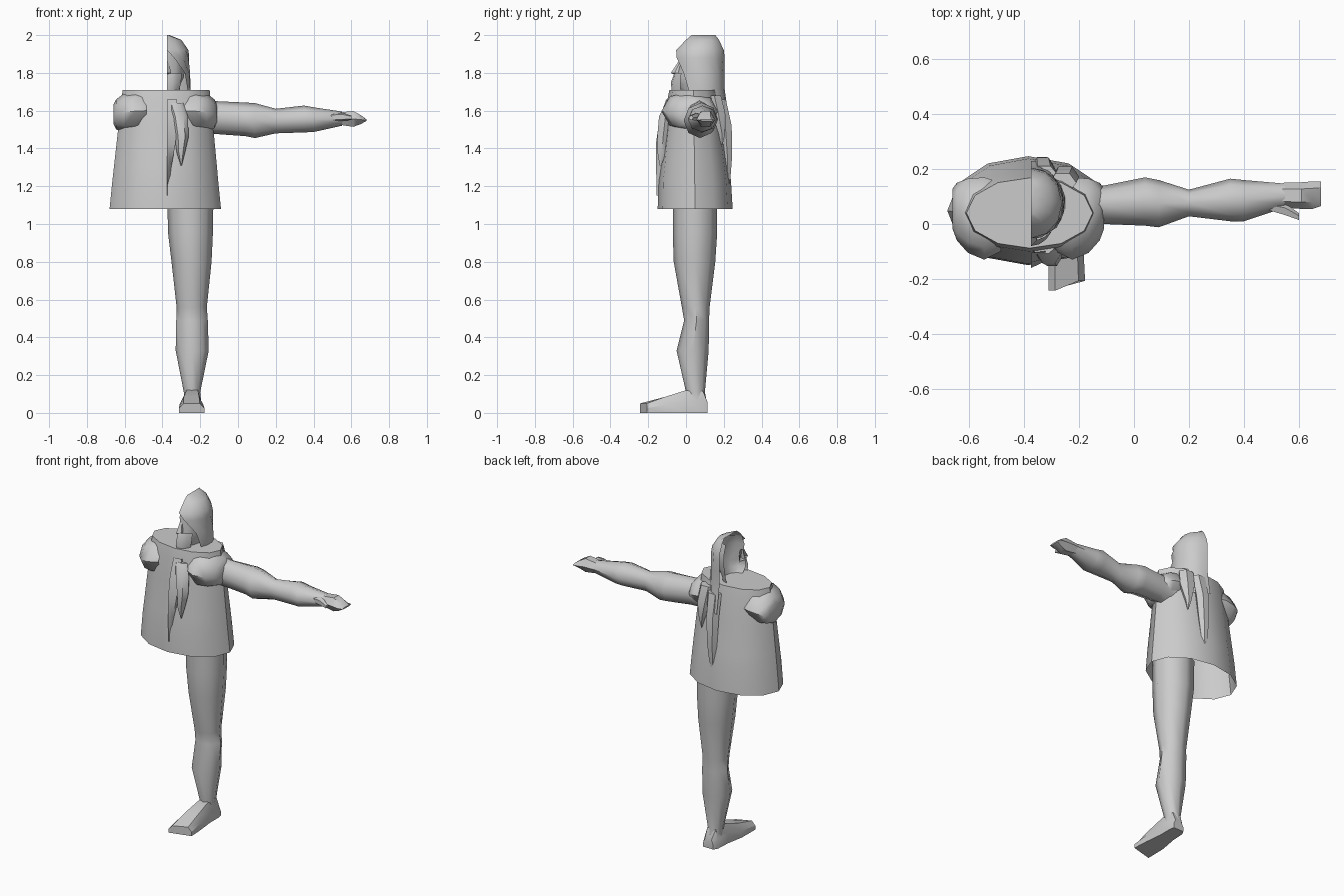
import bpy, bmesh
from math import sin, cos, radians, pi

MID = -0.375      # plane where the half figure is cut


def loft(name, rings, closed=True, cap_start=False, cap_end=False, angle=50):
    """Skin a list of equally sized point rings."""
    bm = bmesh.new()
    vs = [[bm.verts.new(p) for p in r] for r in rings]
    n = len(rings[0])
    for a, b in zip(vs, vs[1:]):
        for i in range(n if closed else n - 1):
            j = (i + 1) % n
            bm.faces.new((a[i], a[j], b[j], b[i]))
    if cap_start:
        bm.faces.new(vs[0])
    if cap_end:
        bm.faces.new(vs[-1])
    bmesh.ops.remove_doubles(bm, verts=bm.verts, dist=0.0005)
    bmesh.ops.recalc_face_normals(bm, faces=bm.faces)
    me = bpy.data.meshes.new(name)
    bm.to_mesh(me)
    bm.free()
    ob = bpy.data.objects.new(name, me)
    bpy.context.collection.objects.link(ob)
    bpy.ops.object.select_all(action='DESELECT')
    ob.select_set(True)
    bpy.context.view_layer.objects.active = ob
    bpy.ops.object.shade_smooth_by_angle(angle=radians(angle))
    return ob


def oval(lo_u, hi_u, lo_v, hi_v, n):
    """Oval outline touching the given extents."""
    return [((lo_u + hi_u) / 2 + (hi_u - lo_u) / 2 * cos(2 * pi * i / n),
             (lo_v + hi_v) / 2 + (hi_v - lo_v) / 2 * sin(2 * pi * i / n)) for i in range(n)]


def ring_z(z, x0, x1, y0, y1, n=8):
    return [(u, v, z) for u, v in oval(x0, x1, y0, y1, n)]


def ring_x(x, y0, y1, z0, z1, n=8):
    return [(x, u, v) for u, v in oval(y0, y1, z0, z1, n)]


def half_ring(z, rx, yf, yb, a0=-90, a1=90, n=7):
    """Half outline on the +x side of the cut plane, front to back."""
    out = []
    for i in range(n):
        a = radians(a0 + (a1 - a0) * i / (n - 1))
        out.append((MID + rx * cos(a), (yf + yb) / 2 + (yb - yf) / 2 * sin(a), z))
    return out


# Tunic: open at the hem, closed at the collar
loft("tunic", [ring_z(*r, n=12) for r in [
    (1.08, -.68, -.09, -.15, .247), (1.23, -.665, -.105, -.146, .238),
    (1.32, -.655, -.113, -.135, .225), (1.50, -.635, -.13, -.115, .20),
    (1.65, -.62, -.145, -.10, .18), (1.71, -.61, -.15, -.088, .168)]], cap_end=True, angle=40)

# Sleeve caps on both shoulders
for name, s in (("left_sleeve", 1), ("right_sleeve", -1)):
    loft(name, [ring_x(-.385 - s * d, *r) for d, r in [
        (.10, (-.10, .15, 1.50, 1.70)), (.16, (-.13, .17, 1.49, 1.705)),
        (.22, (-.105, .165, 1.49, 1.69)), (.26, (-.06, .15, 1.50, 1.66)),
        (.275, (-.02, .13, 1.53, 1.63))]], cap_end=True)

# Arm and hand
loft("arm", [ring_x(*r) for r in [
    (-.20, 0, .15, 1.48, 1.67), (-.11, 0, .14, 1.476, 1.65), (.04, -.006, .17, 1.465, 1.643),
    (.09, -.012, .16, 1.455, 1.64), (.20, .028, .125, 1.48, 1.61), (.35, .01, .165, 1.485, 1.627),
    (.40, .01, .16, 1.487, 1.618), (.55, .06, .147, 1.52, 1.595)]], cap_start=True)
loft("hand", [ring_x(*r, n=6) for r in [
    (.54, .06, .15, 1.52, 1.595), (.61, .055, .152, 1.508, 1.605),
    (.65, .055, .155, 1.525, 1.58), (.68, .065, .155, 1.545, 1.555)]],
    cap_start=True, cap_end=True, angle=30)
loft("thumb", [ring_x(*r, n=5) for r in [
    (.48, .05, .085, 1.54, 1.585), (.55, .028, .075, 1.545, 1.59),
    (.60, .012, .04, 1.55, 1.575)]], cap_start=True, cap_end=True, angle=30)

# Leg
loft("leg", [ring_z(*r) for r in [
    (1.14, -.375, -.13, -.07, .165), (.95, -.37, -.133, -.07, .165),
    (.80, -.352, -.14, -.065, .155), (.56, -.325, -.165, -.022, .125),
    (.49, -.327, -.16, -.01, .122), (.33, -.33, -.155, -.05, .12),
    (.11, -.287, -.2, .0, .10), (.06, -.285, -.195, .0, .11)]])


# Foot: sections along y
def foot_ring(y, x0, x1, h, skew=0):
    m = (x1 - x0) * .18
    return [(x0, y + skew, 0), (x1, y - skew, 0), (x1, y - skew, h * .5),
            (x1 - m, y - skew, h), (x0 + m, y + skew, h), (x0, y + skew, h * .5)]


loft("foot", [foot_ring(*r) for r in [
    (.115, -.27, -.2, .055), (.09, -.285, -.195, .115), (.0, -.29, -.195, .12),
    (-.11, -.31, -.183, .085), (-.225, -.312, -.178, .05, -.018)]],
    cap_start=True, cap_end=True, angle=35)

# Half face and neck, open at the cut plane
loft("face", [half_ring(*r) for r in [
    (1.95, .07, -.02, .14), (1.89, .09, -.045, .16), (1.84, .092, -.035, .16),
    (1.78, .09, -.055, .15), (1.74, .07, -.055, .14), (1.70, .065, -.02, .13)]], closed=False)
loft("nose", [half_ring(z, w, y, .0, n=4) for z, w, y in [
    (1.86, .008, -.04), (1.80, .025, -.08), (1.785, .01, -.05)]], closed=False, angle=20)

# Hair hood with a face opening, flowing down the back
loft("hair", [half_ring(*r) for r in [
    (2.0, .012, .03, .155), (1.975, .075, .0, .175), (1.92, .113, -.052, .20),
    (1.88, .118, -.056, .205, -72), (1.80, .122, -.06, .205, -40), (1.71, .125, -.05, .205, -30),
    (1.64, .12, -.03, .215, 0), (1.55, .11, -.02, .23, 30)]],
    closed=False, cap_start=True)
loft("side_whiskers", [half_ring(*r, n=4) for r in [
    (1.80, .10, -.06, .14, -90, -40), (1.75, .085, -.08, .12, -90, -30),
    (1.69, .07, -.075, .12, -90, -30)]], closed=False)


# Tapered locks: each section is (z, x0, x1, y0, y1)
def lock(name, sections):
    loft(name, [ring_z(*s, n=6) for s in sections], cap_start=True, cap_end=True)


lock("back_lock", [(1.66, -.375, -.28, .15, .215), (1.52, -.375, -.29, .17, .247),
                   (1.36, -.37, -.30, .19, .248), (1.25, -.36, -.315, .205, .238),
                   (1.17, -.345, -.34, .218, .226)])
lock("shoulder_lock", [(1.68, -.31, -.21, .11, .19), (1.58, -.30, -.20, .13, .215),
                       (1.48, -.265, -.225, .17, .21), (1.42, -.245, -.24, .185, .195)])
lock("outer_beard", [(1.64, -.375, -.29, -.11, -.07), (1.57, -.355, -.265, -.148, -.07),
                     (1.46, -.335, -.262, -.157, -.085), (1.38, -.325, -.28, -.155, -.10),
                     (1.31, -.303, -.298, -.14, -.13)])

# Centre beard, half lock tapering along the cut plane
loft("centre_beard", [half_ring(z, w, y, -.08, n=4) for z, w, y in [
    (1.66, .06, -.105), (1.56, .065, -.14), (1.42, .05, -.16),
    (1.30, .025, -.158), (1.15, .003, -.156)]], closed=False)
